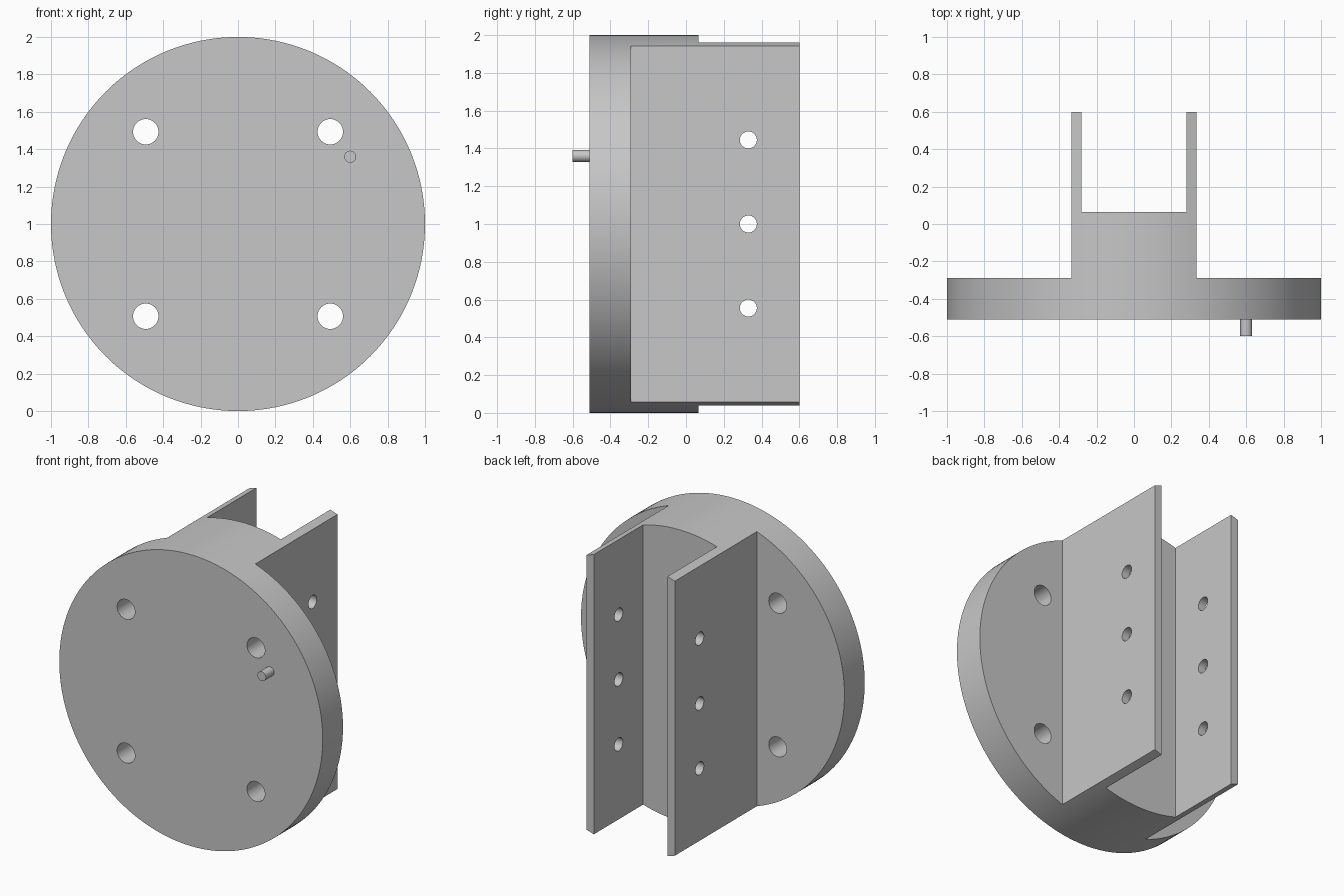
import bpy
import bmesh
import math
from mathutils import Matrix, Vector

cube = bpy.data.objects.get("Cube")
if cube:
    bpy.data.objects.remove(cube, do_unlink=True)

grey = bpy.data.materials.new("plain grey")
grey.use_nodes = True
colour = (0.57, 0.57, 0.57, 1)
grey.diffuse_color = colour
grey.node_tree.nodes["Principled BSDF"].inputs["Base Color"].default_value = colour


def make_object(name, bm):
    bmesh.ops.recalc_face_normals(bm, faces=bm.faces)
    mesh = bpy.data.meshes.new(name)
    bm.to_mesh(mesh)
    bm.free()
    mesh.materials.append(grey)
    obj = bpy.data.objects.new(name, mesh)
    bpy.context.collection.objects.link(obj)
    return obj


def add_rod(bm, start, end, radius, sides):
    start, end = Vector(start), Vector(end)
    axis = end - start
    turn = axis.to_track_quat("Z", "Y").to_matrix().to_4x4()
    bmesh.ops.create_cone(bm, cap_ends=True, segments=sides, radius1=radius,
                          radius2=radius, depth=axis.length,
                          matrix=Matrix.Translation((start + end) / 2) @ turn)


def cut(target, cutter, operation):
    mod = target.modifiers.new(operation.title(), "BOOLEAN")
    mod.operation = operation
    mod.solver = "EXACT"
    mod.object = cutter
    cutter.hide_render = True
    cutter.hide_viewport = True


def smooth(obj):
    bpy.ops.object.select_all(action="DESELECT")
    obj.select_set(True)
    bpy.context.view_layer.objects.active = obj
    bpy.ops.object.shade_smooth_by_angle(angle=math.radians(30))


FRONT, STEP, FLOOR, BACK = -0.51, -0.29, 0.065, 0.6
OUTER, INNER = 0.335, 0.28

# Round body, trimmed to a flange with a forked bracket behind it
bm = bmesh.new()
add_rod(bm, (0, FRONT, 1), (0, BACK, 1), 1, 128)
body = make_object("flange_and_bracket", bm)

half = [(1.2, FRONT - 0.1), (1.2, STEP), (OUTER, STEP),
        (OUTER, BACK + 0.1), (INNER, BACK + 0.1), (INNER, FLOOR)]
outline = half + [(-x, y) for x, y in reversed(half)]
bm = bmesh.new()
base = bm.faces.new([bm.verts.new((x, y, -0.2)) for x, y in outline])
walls = bmesh.ops.extrude_face_region(bm, geom=[base])
tops = [v for v in walls["geom"] if isinstance(v, bmesh.types.BMVert)]
bmesh.ops.translate(bm, verts=tops, vec=(0, 0, 2.4))
cut(body, make_object("outline_cutter", bm), "INTERSECT")

# Four mounting holes in the flange, three cross holes through the fork
bm = bmesh.new()
for x in (-0.493, 0.493):
    for z in (-0.493, 0.493):
        add_rod(bm, (x, FRONT - 0.1, 1 + z), (x, STEP + 0.1, 1 + z), 0.068, 40)
for z in (-0.445, 0, 0.445):
    add_rod(bm, (-0.5, 0.33, 1 + z), (0.5, 0.33, 1 + z), 0.045, 32)
cut(body, make_object("hole_cutter", bm), "DIFFERENCE")

# Bake the cuts, then shade
depsgraph = bpy.context.evaluated_depsgraph_get()
body_mesh = bpy.data.meshes.new_from_object(body.evaluated_get(depsgraph))
body.modifiers.clear()
body.data = body_mesh
for name in ("outline_cutter", "hole_cutter"):
    bpy.data.objects.remove(bpy.data.objects[name], do_unlink=True)
smooth(body)

# Small locating pin on the front face
bm = bmesh.new()
add_rod(bm, (0.6, -0.6, 1.36), (0.6, FRONT, 1.36), 0.032, 32)
smooth(make_object("locating_pin", bm))
